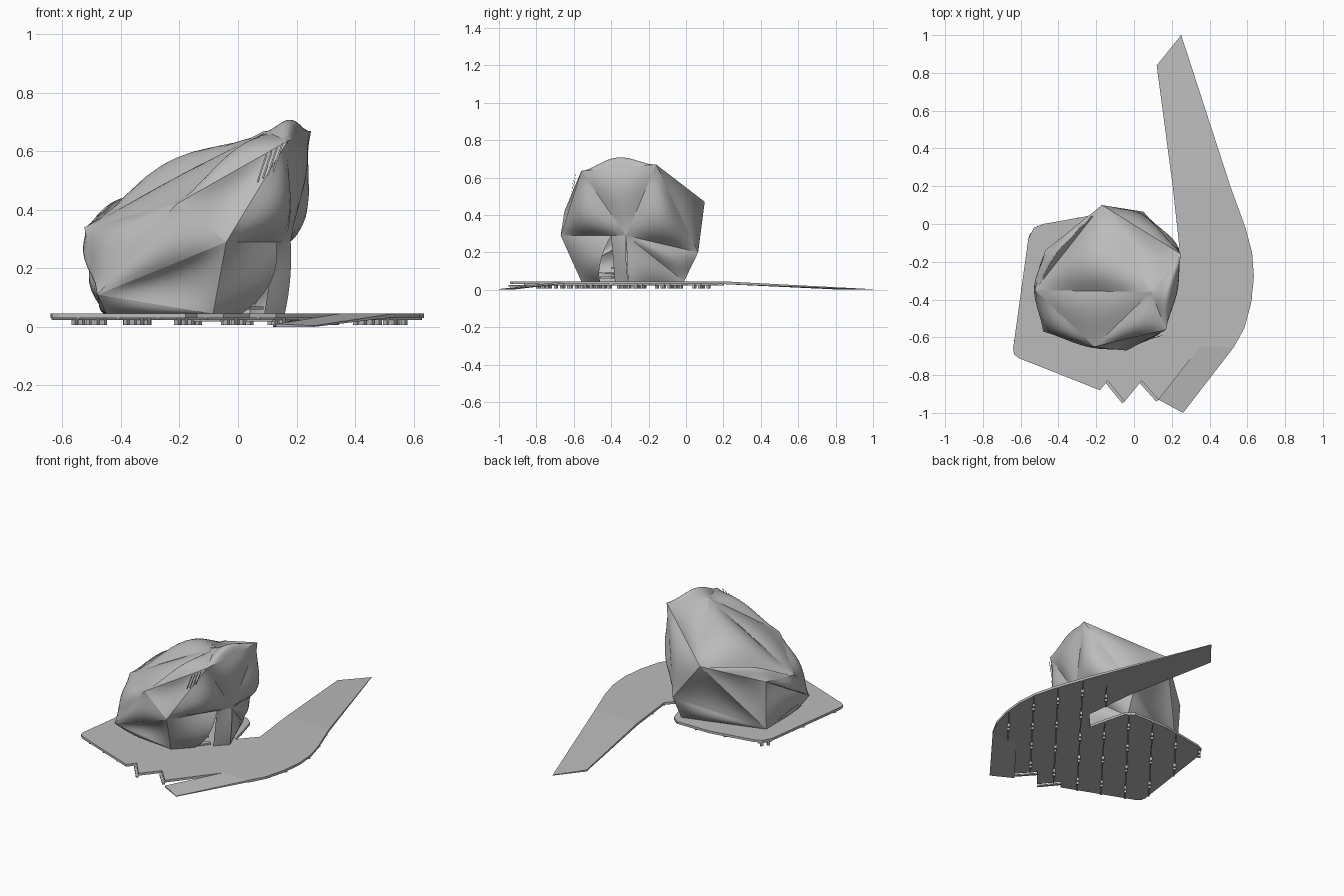
import bpy, bmesh, math
from mathutils import Vector

cube = bpy.data.objects.get("Cube")
if cube:
    bpy.data.objects.remove(cube)

grey = bpy.data.materials.new("plain_grey")
grey.use_nodes = True
colour = (0.5, 0.5, 0.5, 1)
grey.diffuse_color = colour
grey.node_tree.nodes["Principled BSDF"].inputs["Base Color"].default_value = colour


def finish(name, bm, smooth=False):
    mesh = bpy.data.meshes.new(name)
    for f in bm.faces:
        f.smooth = smooth
    bm.to_mesh(mesh)
    bm.free()
    mesh.materials.append(grey)
    ob = bpy.data.objects.new(name, mesh)
    bpy.context.collection.objects.link(ob)
    return ob


def prism(bm, top, thick):
    """Slab below a loop of top points."""
    up = [bm.verts.new(p) for p in top]
    low = [bm.verts.new((p[0], p[1], max(0, p[2] - thick))) for p in top]
    bm.faces.new(up)
    bm.faces.new(low[::-1])
    for i in range(len(top)):
        j = (i + 1) % len(top)
        bm.faces.new((up[j], up[i], low[i], low[j]))


def slab(name, top, thick):
    bm = bmesh.new()
    prism(bm, top, thick)
    bmesh.ops.recalc_face_normals(bm, faces=bm.faces)
    return finish(name, bm)


# Deck
DECK = 0.045
outline = [(-.64, -.66), (-.635, -.69), (-.61, -.71), (-.18, -.88), (-.14, -.83),
           (-.05, -.94), (.04, -.83), (.13, -.93), (.35, -.65), (.53, -.65),
           (.585, -.55), (.62, -.42), (.635, -.28), (.625, -.15), (.59, -.02),
           (.51, .2), (.205, .2), (.24, -.12), (.14, -.23), (.11, -.1),
           (.08, .01), (.03, .05), (-.2, .05), (-.48, .0), (-.53, -.02), (-.56, -.08)]
slab("deck", [(x, y, DECK) for x, y in outline], 0.015)

# Ramps fold down from the deck to the ground
slab("back_ramp", [(.205, .2, DECK), (.51, .2, DECK), (.25, 1, .003), (.12, .84, .01)], 0.015)
slab("front_ramp", [(.35, -.65, DECK), (.53, -.65, DECK), (.26, -1, .004), (.13, -.93, .01)], 0.012)

# Steps tucked under the two notches of the front edge
for k, (a, b) in enumerate((((-.14, -.83), (-.05, -.94)), ((.04, -.83), (.13, -.93)))):
    off = Vector((-.012, -.01))
    a, b = Vector(a), Vector(b)
    slab(f"step_{k}", [(*p, .026) for p in (a, b, b + off, a + off)], 0.008)

# Joists run parallel under the deck, with posts along them
run = Vector((.62, .78)).normalized()
across = Vector((run.y, -run.x))
joists, posts = bmesh.new(), bmesh.new()


def bar(bm, start, end, half, top, thick):
    side = across * half
    prism(bm, [(*p, top) for p in (start - side, start + side, end + side, end - side)], thick)


for k in range(-5, 8):
    level = k * 0.14 + 0.03
    hits = []
    for i, p in enumerate(outline):
        p, q = Vector(p), Vector(outline[i - 1])
        u, v = p.dot(across) - level, q.dot(across) - level
        if u * v < 0:
            hits.append(p.lerp(q, u / (u - v)).dot(run))
    hits.sort()
    for lo, hi in zip(hits[::2], hits[1::2]):
        line = across * level
        bar(joists, line + run * lo, line + run * hi, 0.004, 0.03, 0.006)
        count = max(1, round((hi - lo) / 0.25))
        for n in range(count):
            at = line + run * (lo + (hi - lo) * (n + 0.5) / count)
            for gap in (-.02, .02):
                mid = at + run * gap
                bar(posts, mid - run * .008, mid + run * .008, 0.008, 0.03, 0.024)
for name, bm in (("joists", joists), ("posts", posts)):
    bmesh.ops.recalc_face_normals(bm, faces=bm.faces)
    finish(name, bm)

# Pavilion corners
C = {k: Vector(v) for k, v in {
    "a": (-.04, -.67, .29), "b": (.18, -.32, .29), "c": (.05, .065, .2),
    "d": (.25, -.16, .67), "e": (.17, -.56, .635), "f": (-.17, .10, .47),
    "g": (-.525, -.35, .34), "h": (.09, -.36, .67), "i": (-.48, -.57, .11),
    "j": (-.21, -.65, .42), "n": (-.47, -.14, .36),
    "p": (-.085, -.56, DECK), "q": (.16, -.31, DECK), "r": (.04, -.01, DECK),
    "s": (-.46, -.16, DECK), "t": (-.45, -.5, DECK),
    "x": (.13, -.40, .29), "y": (.013, -.46, DECK), "z": (.09, -.38, DECK)}.items()}
centre = Vector((-.13, -.3, .3))

# Three-cornered petals and how far each one swells outward
PETALS = {"deh": .05, "dhf": -.02, "fhg": .08, "ghj": .02, "hej": .04, "jea": -.02,
          "ija": .02, "gji": .04, "aeb": .06, "edb": .03, "bdc": .07, "dfc": .03,
          "bcr": .03, "brq": .02, "fcs": -.02, "crs": .02, "fsn": -.02, "fng": .05,
          "gni": .04, "nsi": .04, "ist": .01, "itp": .01, "ipa": -.03}
STEPS = 12


def patch(bm, point, rows):
    """Triangular or square grid of faces; rows gives the length of each row."""
    grid = [[bm.verts.new(point(i, j)) for j in range(n)] for i, n in enumerate(rows)]
    for low, high in zip(grid, grid[1:]):
        for j in range(len(low) - 1):
            if len(high) == len(low):
                bm.faces.new((low[j], low[j + 1], high[j + 1], high[j]))
            else:
                bm.faces.new((low[j], low[j + 1], high[j]))
                if j < len(high) - 1:
                    bm.faces.new((low[j + 1], high[j + 1], high[j]))


def outward(pts):
    n = (pts[1] - pts[0]).cross(pts[2] - pts[0]).normalized()
    return n if n.dot(sum(pts, Vector()) / len(pts) - centre) > 0 else -n


def orient(bm):
    bm.normal_update()
    for f in bm.faces:
        if f.normal.dot(f.calc_center_median() - centre) < 0:
            f.normal_flip()


shell = bmesh.new()
for key, swell in PETALS.items():
    A, B, D = pts = [C[k] for k in key]
    normal = outward(pts)

    def petal(i, j):
        u, v = i / STEPS, j / STEPS
        w = 1 - u - v
        return A * w + B * u + D * v + normal * swell * 27 * u * v * w
    patch(shell, petal, [STEPS + 1 - i for i in range(STEPS + 1)])
orient(shell)
finish("pavilion_shell", shell, True)

# Curved entrance walls either side of a tapering doorway
for name, key, swell in (("entrance_wall", "axyp", .05), ("door_jamb", "xbqz", .01)):
    A, B, D, E = pts = [C[k] for k in key]
    normal = outward(pts)

    def wall(i, j):
        u, v = i / STEPS, j / STEPS
        return (A.lerp(B, u).lerp(E.lerp(D, u), v)
                + normal * swell * 4 * v * (1 - v) * math.sin(math.pi * u / 2))
    bm = bmesh.new()
    patch(bm, wall, [STEPS + 1] * (STEPS + 1))
    orient(bm)
    finish(name, bm, True)

# Stair inside the doorway
stair = bmesh.new()
for k in range(4):
    start = Vector((.05 - k * .035, -.42 + k * .03))
    bar(stair, start - run * .04, start + run * .04, 0.015, .07 + k * .025, 0.01)
bmesh.ops.recalc_face_normals(stair, faces=stair.faces)
finish("stair", stair)

# Louvre slats on the front of the roof
slats = bmesh.new()
for k in range(4):
    foot = Vector((.065 + k * .018, -.615 + k * .005, .5 + k * .012))
    prism(slats, [foot + Vector(o) for o in
                  ((0, 0, 0), (.004, 0, 0), (.034, .012, .09), (.03, .012, .09))], 0.006)
bmesh.ops.recalc_face_normals(slats, faces=slats.faces)
finish("louvre_slats", slats)
